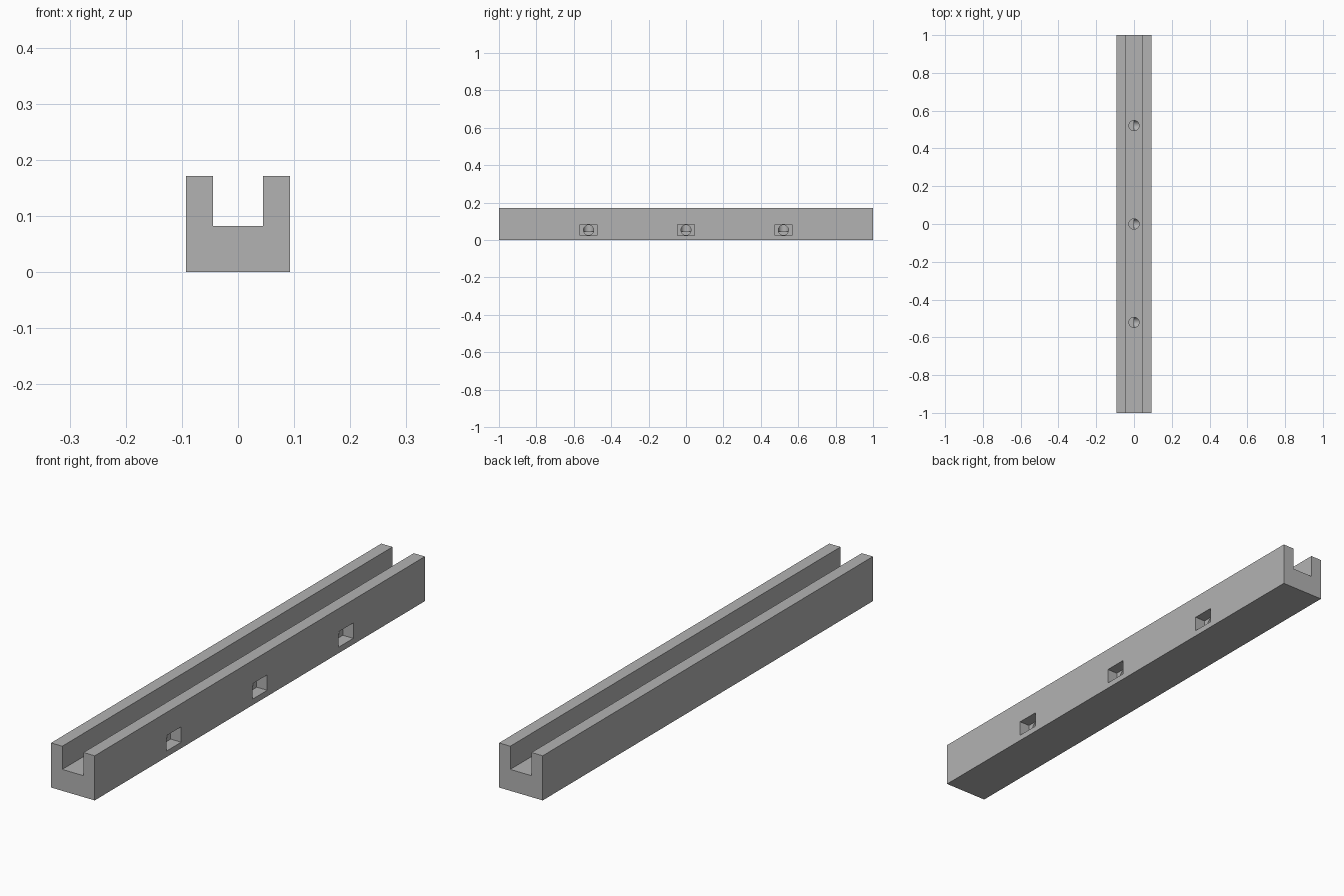
import bpy
import bmesh
import math
from mathutils import Matrix, Vector

cube = bpy.data.objects.get("Cube")
if cube:
    bpy.data.objects.remove(cube)

# Main dimensions
HALF_W, HALF_L, HEIGHT = 0.0925, 1.0, 0.171
GROOVE, FLOOR = 0.045, 0.082
SPACING, HOLE_R, HOLE_Z = 0.521, 0.027, 0.053

grey = bpy.data.materials.new("plain grey")
grey.use_nodes = True
colour = (0.45, 0.45, 0.45, 1)
grey.diffuse_color = colour
grey.node_tree.nodes["Principled BSDF"].inputs["Base Color"].default_value = colour


def make_object(name, bm):
    bmesh.ops.recalc_face_normals(bm, faces=bm.faces)
    mesh = bpy.data.meshes.new(name)
    bm.to_mesh(mesh)
    bm.free()
    mesh.materials.append(grey)
    obj = bpy.data.objects.new(name, mesh)
    bpy.context.collection.objects.link(obj)
    return obj


def box(name, low, high):
    low, high = Vector(low), Vector(high)
    bm = bmesh.new()
    place = Matrix.Translation((low + high) / 2) @ Matrix.Diagonal((*(high - low), 1))
    bmesh.ops.create_cube(bm, size=1, matrix=place)
    return make_object(name, bm)


def rod(name, start, end, radius):
    start, end = Vector(start), Vector(end)
    axis = end - start
    turn = axis.to_track_quat('Z', 'Y').to_matrix().to_4x4()
    bm = bmesh.new()
    bmesh.ops.create_cone(bm, cap_ends=True, segments=32, radius1=radius, radius2=radius,
                          depth=axis.length, matrix=Matrix.Translation((start + end) / 2) @ turn)
    return make_object(name, bm)


# Channel rail: U-shaped profile extruded along its length
half = [(HALF_W, 0), (HALF_W, HEIGHT), (GROOVE, HEIGHT), (GROOVE, FLOOR)]
outline = half + [(-x, z) for x, z in reversed(half)]
bm = bmesh.new()
end_face = bm.faces.new([bm.verts.new((x, -HALF_L, z)) for x, z in outline])
sweep = bmesh.ops.extrude_face_region(bm, geom=[end_face], use_keep_orig=True)
moved = [v for v in sweep["geom"] if isinstance(v, bmesh.types.BMVert)]
bmesh.ops.translate(bm, verts=moved, vec=(0, 2 * HALF_L, 0))
rail = make_object("channel_rail", bm)

# Side pockets, each joined by a cross bore to a hole in the groove floor
cutters = []
for y in (-SPACING, 0, SPACING):
    cutters += [
        box("pocket_cutter", (0.048, y - 0.045, 0.023), (0.12, y + 0.045, 0.082)),
        rod("cross_bore_cutter", (0, y, HOLE_Z), (0.07, y, HOLE_Z), HOLE_R),
        rod("floor_hole_cutter", (0, y, 0.045), (0, y, 0.12), HOLE_R),
    ]
for cutter in cutters:
    cutter.hide_render = True
    cut = rail.modifiers.new(cutter.name, 'BOOLEAN')
    cut.operation = 'DIFFERENCE'
    cut.solver = 'EXACT'
    cut.object = cutter

# Bake the cuts and drop the cutters
bpy.context.view_layer.update()
result = bpy.data.meshes.new_from_object(rail.evaluated_get(bpy.context.evaluated_depsgraph_get()))
rail.modifiers.clear()
rail.data = result
for cutter in cutters:
    bpy.data.objects.remove(cutter)

bpy.ops.object.select_all(action='DESELECT')
rail.select_set(True)
bpy.context.view_layer.objects.active = rail
bpy.ops.object.shade_smooth_by_angle(angle=math.radians(30))
